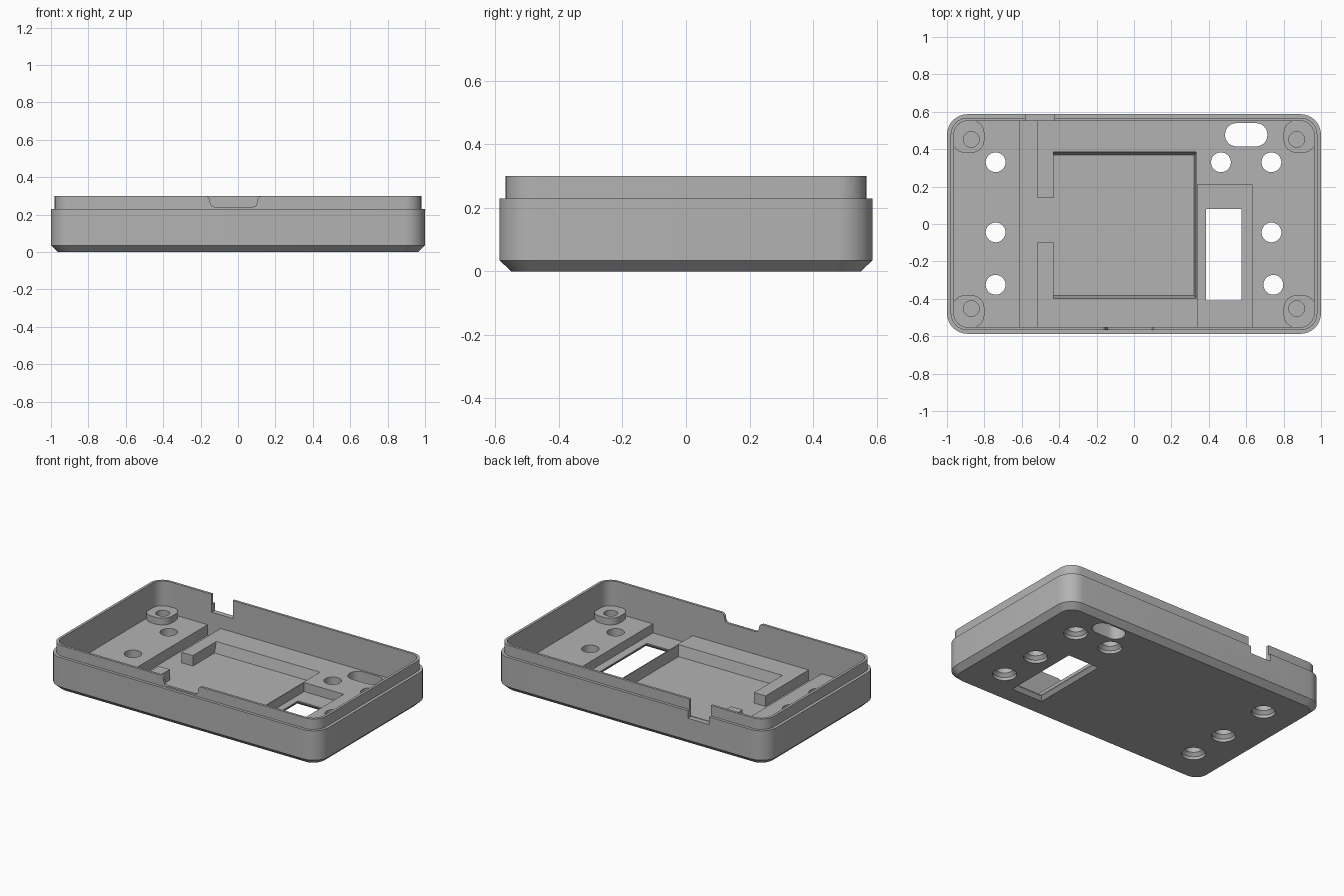
import bpy, bmesh, math
from mathutils import Vector

if "Cube" in bpy.data.objects:
    bpy.data.objects.remove(bpy.data.objects["Cube"])

gray = bpy.data.materials.new("case gray")
gray.diffuse_color = (0.45, 0.45, 0.45, 1)
gray.use_nodes = True
gray.node_tree.nodes["Principled BSDF"].inputs["Base Color"].default_value = gray.diffuse_color

FLOOR, DECK, BOSS, STEP, TOP = 0.02, 0.09, 0.135, 0.23, 0.30


def rounded(hx, hy, r, z, cx=0, cy=0, n=8):
    """Ring of points around a rounded rectangle."""
    pts = []
    for k, (sx, sy) in enumerate([(1, 1), (-1, 1), (-1, -1), (1, -1)]):
        for i in range(n + 1):
            a = math.pi / 2 * (k + i / n)
            pts.append(Vector((cx + sx * (hx - r) + r * math.cos(a),
                               cy + sy * (hy - r) + r * math.sin(a), z)))
    return pts


def loft(name, rings):
    """Closed solid through rings of equal length."""
    bm = bmesh.new()
    loops = [[bm.verts.new(p) for p in ring] for ring in rings]
    n = len(loops[0])
    for a, b in zip(loops, loops[1:]):
        for i in range(n):
            j = (i + 1) % n
            bm.faces.new((a[i], a[j], b[j], b[i]))
    bm.faces.new(loops[0][::-1])
    bm.faces.new(loops[-1])
    bmesh.ops.recalc_face_normals(bm, faces=bm.faces)
    me = bpy.data.meshes.new(name)
    bm.to_mesh(me)
    bm.free()
    me.materials.append(gray)
    ob = bpy.data.objects.new(name, me)
    bpy.context.collection.objects.link(ob)
    return ob


def rect(x0, x1, y0, y1, z):
    return [Vector(p) for p in ((x0, y0, z), (x1, y0, z), (x1, y1, z), (x0, y1, z))]


def box(name, x0, x1, y0, y1, z0, z1):
    return loft(name, [rect(x0, x1, y0, y1, z0), rect(x0, x1, y0, y1, z1)])


def circle(cx, cy, r, z, n=32):
    return [Vector((cx + r * math.cos(2 * math.pi * i / n),
                    cy + r * math.sin(2 * math.pi * i / n), z)) for i in range(n)]


def combine(target, tool, op):
    """Apply a boolean and discard the tool."""
    mod = target.modifiers.new(op, 'BOOLEAN')
    mod.operation, mod.object, mod.solver = op, tool, 'EXACT'
    bpy.context.view_layer.objects.active = target
    bpy.ops.object.modifier_apply(modifier=mod.name)
    bpy.data.objects.remove(tool)


# Shell: chamfered base, stepped lip, hollow interior down to the deck
case = loft("case", [
    rounded(0.963, 0.587 - 0.037, 0.08, 0),
    rounded(1.0, 0.587, 0.11, 0.035),
    rounded(1.0, 0.587, 0.11, STEP),
    rounded(0.98, 0.568, 0.09, STEP),
    rounded(0.98, 0.568, 0.09, TOP),
    rounded(0.963, 0.552, 0.075, TOP),
    rounded(0.963, 0.552, 0.075, DECK)])

# Corner screw bosses
for sx in (-1, 1):
    for sy in (-1, 1):
        x, y = sx * 0.886, sy * 0.468
        combine(case, loft("boss", [rounded(0.086, 0.088, 0.07, z, x, y)
                                    for z in (DECK - 0.03, BOSS)]), 'UNION')
        cx, cy = sx * 0.87, sy * 0.452
        combine(case, loft("boss_hole", [circle(cx, cy, 0.042, z)
                                         for z in (0.05, 0.2)]), 'DIFFERENCE')

cutters = [
    # Cable channel and its opening into the display pocket
    box("channel", -0.61, -0.515, -0.552, 0.552, FLOOR, 0.2),
    box("channel_gap", -0.53, -0.42, -0.1, 0.14, FLOOR, 0.2),
    # Display pocket with sloping walls
    loft("display_pocket", [rect(-0.43, 0.322, -0.382, 0.368, FLOOR),
                            rect(-0.43, 0.332, -0.398, 0.386, DECK),
                            rect(-0.43, 0.332, -0.398, 0.386, 0.2)]),
    # Keypad pocket and its flared window
    box("side_pocket", 0.339, 0.63, -0.552, 0.21, FLOOR + 0.01, 0.2),
    loft("window", [rect(0.36, 0.60, -0.435, 0.105, -0.005),
                    rect(0.385, 0.575, -0.41, 0.08, 0.022),
                    rect(0.385, 0.575, -0.41, 0.08, 0.2)]),
    # Oval port
    loft("oval_port", [rounded(0.113, 0.062, 0.06, z, 0.6, 0.477) for z in (-0.1, 0.2)]),
    # Rear cable notch
    box("rear_notch", -0.58, -0.425, 0.5, 0.7, 0.18, 0.4),
]

# Round holes, countersunk from below
for x, y in [(-0.74, 0.33), (-0.74, -0.045), (-0.74, -0.325), (0.465, 0.33),
             (0.735, 0.33), (0.735, -0.045), (0.745, -0.325)]:
    cutters.append(loft("hole", [circle(x, y, 0.073, -0.005), circle(x, y, 0.073, 0.02),
                                 circle(x, y, 0.053, 0.04), circle(x, y, 0.053, 0.2)]))

# Front lip notch with rounded shoulders
half = [(0.15, 0.31), (0.148, 0.3), (0.135, 0.293), (0.127, 0.28), (0.125, 0.262),
        (0.118, 0.247), (0.1, 0.24)]
outline = [(-0.023 + x, z) for x, z in half] + [(-0.023 - x, z) for x, z in half[::-1]]
cutters.append(loft("front_notch", [[Vector((x, y, z)) for x, z in outline]
                                    for y in (-0.7, -0.5)]))

for c in cutters:
    combine(case, c, 'DIFFERENCE')

bpy.ops.object.select_all(action='DESELECT')
case.select_set(True)
bpy.context.view_layer.objects.active = case
bpy.ops.object.shade_smooth_by_angle(angle=math.radians(25))
